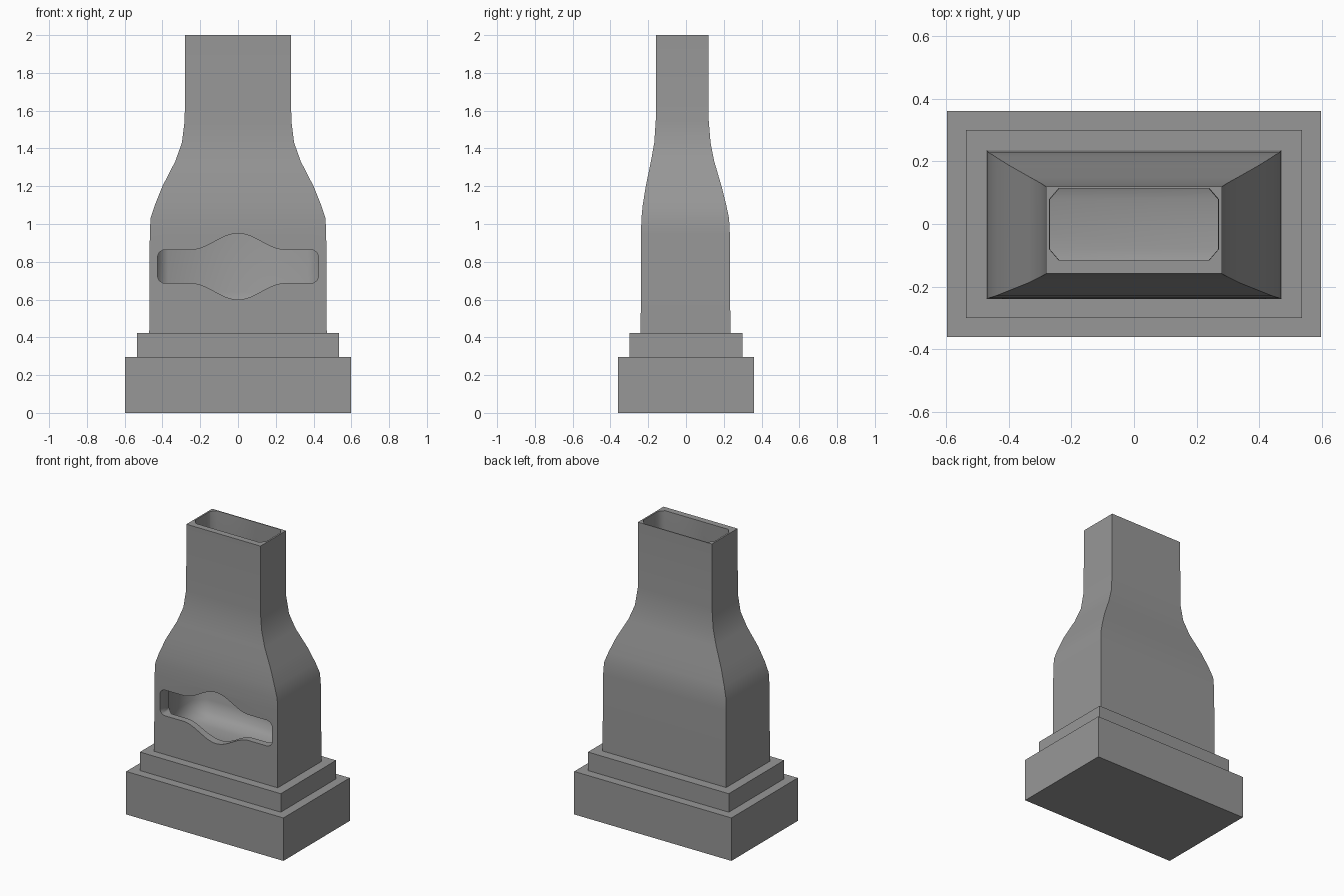
import bpy, bmesh, math

if "Cube" in bpy.data.objects:
    bpy.data.objects.remove(bpy.data.objects["Cube"])

grey = bpy.data.materials.new("dark_grey_clay")
grey.diffuse_color = (0.31, 0.31, 0.31, 1)
grey.use_nodes = True
grey.node_tree.nodes["Principled BSDF"].inputs["Base Color"].default_value = grey.diffuse_color


def make_object(name, bm):
    bmesh.ops.recalc_face_normals(bm, faces=bm.faces)
    me = bpy.data.meshes.new(name)
    bm.to_mesh(me)
    bm.free()
    me.materials.append(grey)
    ob = bpy.data.objects.new(name, me)
    bpy.context.collection.objects.link(ob)
    return ob


def loft(name, rings):
    """Bridge equal-length rings of points and cap both ends."""
    bm = bmesh.new()
    loops = [[bm.verts.new(p) for p in ring] for ring in rings]
    n = len(loops[0])
    for a, b in zip(loops, loops[1:]):
        for i in range(n):
            j = (i + 1) % n
            bm.faces.new((a[i], a[j], b[j], b[i]))
    bm.faces.new(loops[0])
    bm.faces.new(loops[-1])
    return make_object(name, bm)


def rect(z, hx, y0, y1):
    return [(-hx, y0, z), (hx, y0, z), (hx, y1, z), (-hx, y1, z)]


def chamfered(z, hx, y0, y1, cx=0.03, cy=0.035):
    return [(-hx + cx, y0, z), (hx - cx, y0, z), (hx, y0 + cy, z), (hx, y1 - cy, z),
            (hx - cx, y1, z), (-hx + cx, y1, z), (-hx, y1 - cy, z), (-hx, y0 + cy, z)]


def smooth(ob, degrees=30):
    bpy.ops.object.select_all(action='DESELECT')
    ob.select_set(True)
    bpy.context.view_layer.objects.active = ob
    bpy.ops.object.shade_smooth_by_angle(angle=math.radians(degrees))


def cut(ob, cutter):
    bpy.context.view_layer.objects.active = ob
    mod = ob.modifiers.new("cut", 'BOOLEAN')
    mod.operation = 'DIFFERENCE'
    mod.solver = 'EXACT'
    mod.object = cutter
    bpy.ops.object.modifier_apply(modifier=mod.name)
    bpy.data.objects.remove(cutter, do_unlink=True)


# Stepped plinth
for name, z0, z1, hx, hy in (("base_slab", 0.0, 0.295, 0.597, 0.36),
                             ("base_step", 0.29, 0.422, 0.535, 0.30)):
    smooth(loft(name, [rect(z0, hx, -hy, hy), rect(z1, hx, -hy, hy)]))

# Tapering body: height, half width, front y, back y
profile = [(0.41, 0.47, -0.240, 0.235), (0.95, 0.467, -0.238, 0.232),
           (1.03, 0.463, -0.236, 0.228), (1.10, 0.440, -0.229, 0.213),
           (1.20, 0.400, -0.213, 0.188), (1.33, 0.333, -0.186, 0.150),
           (1.43, 0.297, -0.168, 0.130), (1.55, 0.282, -0.160, 0.120),
           (2.00, 0.281, -0.158, 0.120)]
body = loft("chimney_body", [rect(*p) for p in profile])

# Hollow firebox and flue, with a bowl-shaped floor
bowl = [(0.52, 0.32, 0.08), (0.535, 0.38, 0.14), (0.57, 0.42, 0.175),
        (0.64, 0.44, 0.192), (0.95, 0.44, 0.192)]
inner = [chamfered(z, hx, -hy, hy, 0.07, 0.06) for z, hx, hy in bowl]
inner += [chamfered(z, hx - 0.014, y0 + 0.044, y1 - 0.007) for z, hx, y0, y1 in profile[3:-1]]
inner.append(chamfered(2.05, 0.270, -0.115, 0.114))
cut(body, loft("cavity_cutter", inner))

# Slot opening that swells in the middle, with rounded ends
HALF, RAD, MID_Z, N = 0.426, 0.04, 0.775, 48


def slot_height(x):
    h = 0.088
    if abs(x) < 0.25:
        h += 0.0435 * (1 + math.cos(math.pi * x / 0.25))
    over = abs(x) - (HALF - RAD)
    if over > 0:
        h -= RAD - math.sqrt(max(RAD ** 2 - over ** 2, 0))
    return h


xs = [-(HALF - RAD) + 2 * (HALF - RAD) * i / N for i in range(N + 1)]
ends = [HALF - RAD + RAD * math.sin(math.pi / 2 * k / 5) for k in range(1, 6)]
xs = [-x for x in reversed(ends)] + xs + ends
outline = [(x, MID_Z + slot_height(x)) for x in xs]
outline += [(x, MID_Z - slot_height(x)) for x in reversed(xs)]
cut(body, loft("opening_cutter", [[(x, y, z) for x, z in outline] for y in (-0.35, -0.12)]))
smooth(body, 60)
